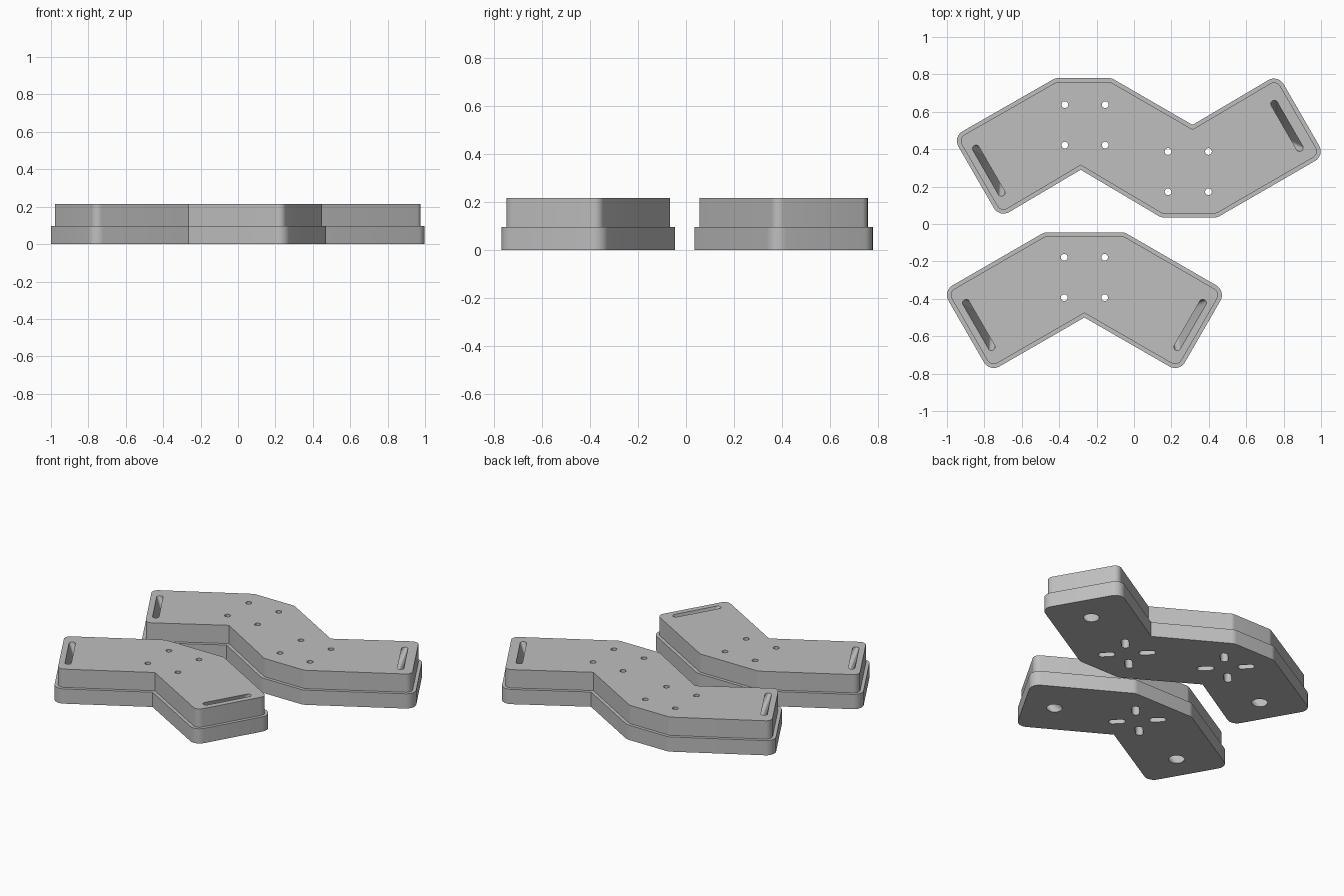
import bpy, bmesh
from math import sin, cos, radians, tan, tau, copysign
from mathutils import Vector

cube = bpy.data.objects.get("Cube")
if cube:
    bpy.data.objects.remove(cube, do_unlink=True)

HEIGHT, STEP, LIP, CORNER = 0.215, 0.096, 0.021, 0.06

grey = bpy.data.materials.new("light_grey")
grey.use_nodes = True
grey.diffuse_color = (0.52, 0.52, 0.52, 1)
grey.node_tree.nodes["Principled BSDF"].inputs["Base Color"].default_value = (0.52, 0.52, 0.52, 1)


def outline(points, inset, segments=8):
    """Counter-clockwise outline, moved inward, with rounded convex corners."""
    pts = [Vector(p) for p in points]
    result = []
    for i, p in enumerate(pts):
        a = (p - pts[i - 1]).normalized()
        b = (pts[(i + 1) % len(pts)] - p).normalized()
        na, nb = Vector((-a.y, a.x)), Vector((-b.y, b.x))
        mid = (na + nb) / (1 + na.dot(nb))
        if a.cross(b) < 0:
            result.append(p + mid * inset)
            continue
        centre = p + mid * CORNER
        turn = b.angle(a)
        for k in range(segments + 1):
            t = turn * k / segments
            n = (na * sin(turn - t) + nb * sin(t)) / sin(turn)
            result.append(centre - n * (CORNER - inset))
    return result


def stadium(centre, degrees, half, radius, n=32):
    """Slot-shaped ring; half = 0 gives a circle."""
    d = Vector((cos(radians(degrees)), sin(radians(degrees))))
    e = Vector((-d.y, d.x))
    ring = []
    for i in range(n):
        t = tau * (i + 0.5) / n
        ring.append(Vector(centre) + d * (copysign(half, cos(t)) + radius * cos(t)) + e * radius * sin(t))
    return ring


def loft(bm, rings):
    """Closed solid through (ring, z) pairs."""
    loops = [[bm.verts.new((p.x, p.y, z)) for p in ring] for ring, z in rings]
    for low, high in zip(loops, loops[1:]):
        for i in range(len(low)):
            j = (i + 1) % len(low)
            bm.faces.new((low[i], low[j], high[j], high[i]))
    bm.faces.new(loops[0][::-1])
    bm.faces.new(loops[-1])


def make_object(name, bm):
    bmesh.ops.recalc_face_normals(bm, faces=bm.faces)
    mesh = bpy.data.meshes.new(name)
    bm.to_mesh(mesh)
    bm.free()
    mesh.materials.append(grey)
    obj = bpy.data.objects.new(name, mesh)
    bpy.context.collection.objects.link(obj)
    return obj


def cut(obj, solids):
    bm = bmesh.new()
    for rings in solids:
        loft(bm, rings)
    bmesh.ops.triangulate(bm, faces=[f for f in bm.faces if len(f.verts) == 4])
    cutter = make_object("cutter", bm)
    cutter.hide_render = True
    mod = obj.modifiers.new("openings", "BOOLEAN")
    mod.operation, mod.solver, mod.object = "DIFFERENCE", "EXACT", cutter
    bpy.context.view_layer.objects.active = obj
    bpy.ops.object.modifier_apply(modifier=mod.name)
    bpy.data.objects.remove(cutter, do_unlink=True)


def plate(name, points, hole_groups, end_slots):
    # Stepped body: wide base with a slightly narrower upper block
    bm = bmesh.new()
    outer, inner = outline(points, 0), outline(points, LIP)
    loft(bm, [(outer, 0), (outer, STEP), (inner, STEP), (inner, HEIGHT)])
    obj = make_object(name, bm)

    # Four screw holes per group, with radial slots underneath
    holes, pockets = [], []
    for group in hole_groups:
        for sx in (-1, 1):
            for sy in (-1, 1):
                corner = Vector((sx, sy))
                hole = stadium(Vector(group) + corner * 0.108, 0, 0, 0.018)
                pocket = stadium(Vector(group) + corner * 0.085, 45 * sx * sy, 0.027, 0.023)
                holes.append([(hole, -0.01), (hole, HEIGHT + 0.01)])
                pockets.append([(pocket, -0.01), (pocket, 0.12)])

    # Slanted channels from a long top slot to a round hole below
    channels = []
    for centre, degrees, inward in end_slots:
        shift = Vector((cos(radians(inward)), sin(radians(inward)))) * 0.11
        top = stadium(centre, degrees, 0.136, 0.019)
        bottom = stadium(Vector(centre) + shift, degrees, 0, 0.046)
        channels.append([(bottom, -0.01), (bottom, 0.001), (top, HEIGHT - 0.001), (top, HEIGHT + 0.01)])

    for solids in (holes, pockets, channels):
        cut(obj, solids)

    bpy.ops.object.select_all(action="DESELECT")
    obj.select_set(True)
    bpy.context.view_layer.objects.active = obj
    bpy.ops.object.shade_smooth_by_angle(angle=radians(30))


# Front plate: symmetric elbow, right half mirrored about its own middle
MIDDLE = -0.265
right_half = [(0.242, -0.792), (0.492, -0.358), (-0.05, -0.045)]
left_half = [(2 * MIDDLE - x, y) for x, y in reversed(right_half)]
plate("front_plate", [(MIDDLE, -0.50)] + right_half + left_half,
      [(-0.265, -0.286)],
      [((-0.83, -0.54), -60, 30), ((0.30, -0.54), 60, 150)])

# Rear plate: zigzag with two elbows
plate("rear_plate",
      [(-0.285, 0.29), (0.145, 0.035), (0.445, 0.035), (1.02, 0.367), (0.77, 0.80),
       (0.313, 0.53), (-0.12, 0.78), (-0.42, 0.78), (-0.969, 0.466), (-0.719, 0.033)],
      [(-0.262, 0.53), (0.29, 0.28)],
      [((-0.777, 0.285), -60, 30), ((0.818, 0.525), -60, 210)])
